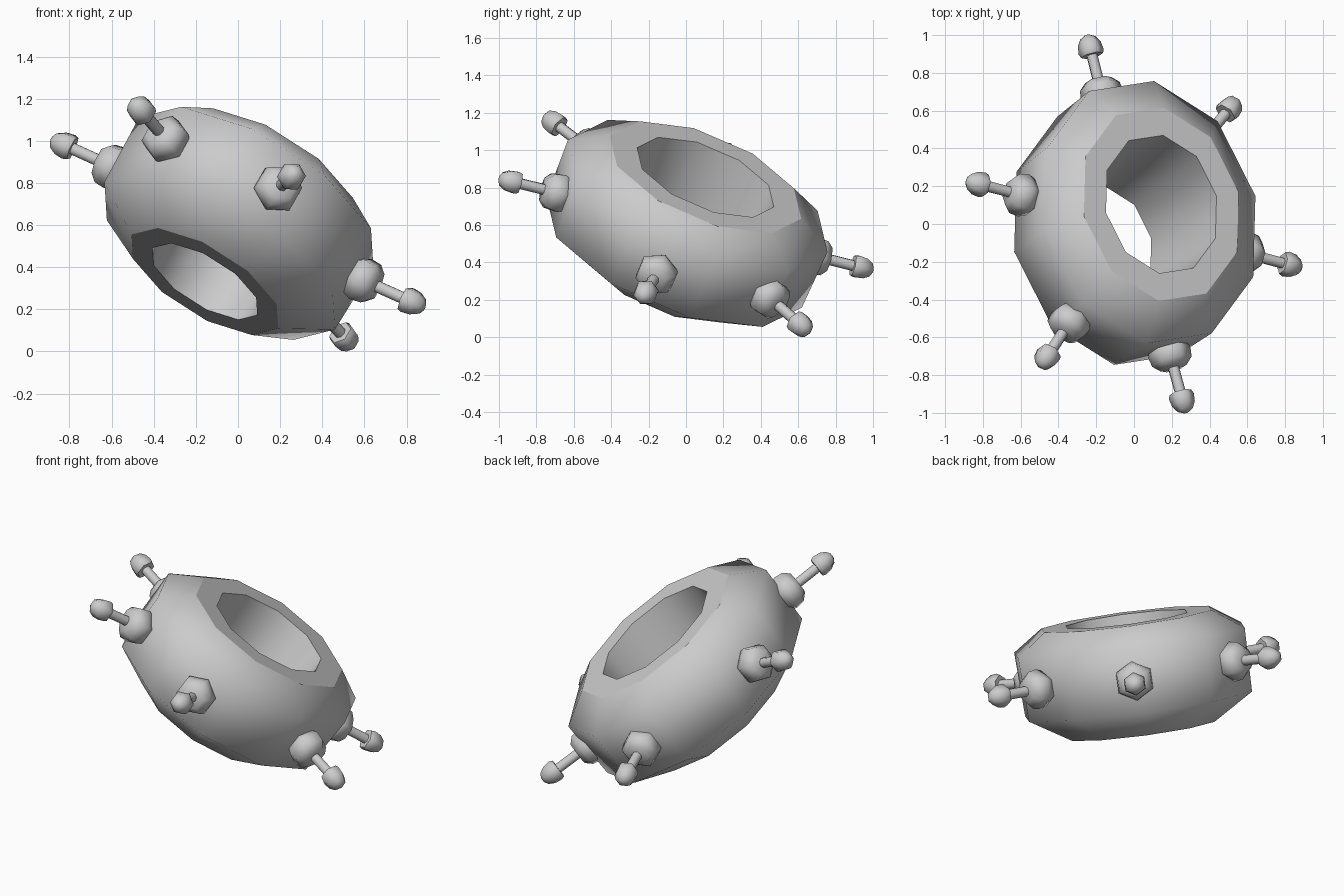
import bpy, bmesh, math
from mathutils import Vector

cube = bpy.data.objects.get("Cube")
if cube:
    bpy.data.objects.remove(cube, do_unlink=True)

GREY = (0.6, 0.6, 0.6, 1)
grey = bpy.data.materials.new("plain_grey")
grey.use_nodes = True
grey.diffuse_color = GREY
grey.node_tree.nodes["Principled BSDF"].inputs["Base Color"].default_value = GREY

CENTRE = Vector((0, 0, 0.605))
AXIS = Vector((0.47, 0.34, 0.815)).normalized()
LONG = Vector((0.025, 0.917, -0.397))
LONG = (LONG - AXIS * LONG.dot(AXIS)).normalized()
SHORT = AXIS.cross(LONG)


def loft(name, profile, sides, origin, u, v, axis, closed, sharp):
    """Sweep a (radius, height) profile round an axis; sharp lists hard rings."""
    bm = bmesh.new()
    rings = []
    for r, h in profile:
        ring = []
        for i in range(sides):
            a = math.tau * i / sides
            ring.append(bm.verts.new(origin + axis * h + (u * math.cos(a) + v * math.sin(a)) * r))
        rings.append(ring)
    count = len(rings)
    for k in range(count if closed else count - 1):
        lo, hi = rings[k], rings[(k + 1) % count]
        for i in range(sides):
            j = (i + 1) % sides
            bm.faces.new((lo[i], lo[j], hi[j], hi[i]))
    if not closed:
        bm.faces.new(rings[0])
        bm.faces.new(rings[-1])
    bmesh.ops.recalc_face_normals(bm, faces=bm.faces)
    for f in bm.faces:
        f.smooth = True
    for k in sharp:
        for i in range(sides):
            bm.edges.get((rings[k][i], rings[k][(i + 1) % sides])).smooth = False
    mesh = bpy.data.meshes.new(name)
    bm.to_mesh(mesh)
    bm.free()
    mesh.materials.append(grey)
    obj = bpy.data.objects.new(name, mesh)
    bpy.context.collection.objects.link(obj)
    return obj


# Ten-sided oval ring with a bore that narrows downwards and a bulging wall
ring_profile = [(0.85, -0.335), (1.19, -0.335), (1.87, -0.185),
                (1.9, 0.185), (1.4, 0.307), (1, 0.307)]
loft("ring_body", ring_profile, 10, CENTRE, LONG * 0.398, SHORT * 0.345, AXIS,
     True, (0, 1, 4, 5))

# Six radial pegs: hex collar, thin stem, domed knob
pegs = {"back_right": (-0.235, 0.945, -0.235),
        "back_left": (0.514, 0.62, -0.547),
        "left": (0.835, -0.22, -0.375),
        "front_left": (0.26, -0.945, 0.23),
        "front_right": (-0.468, -0.715, 0.549),
        "right": (-0.835, 0.215, 0.38)}
collar = [(0.09, -0.08), (0.116, -0.025), (0.108, 0.03), (0.072, 0.065)]
stem = [(0.03, -0.1), (0.03, 0.25)]
knob = [(0.06, -0.056), (0.068, -0.035), (0.062, 0.008), (0.042, 0.042), (0.015, 0.057)]

for label, tip in pegs.items():
    tip = Vector(tip)
    out = tip.normalized()
    v = out.cross(AXIS).normalized()
    u = v.cross(out)
    base = CENTRE + out * (tip.length - 0.26)
    head = CENTRE + tip
    for part, prof, sides, at, hard in (
            ("collar", collar, 6, base, ()),
            ("stem", stem, 8, base, (0, 1)),
            ("knob", knob, 6, head, (0,))):
        loft(f"{label}_{part}", prof, sides, at, u, v, out, False, hard)
